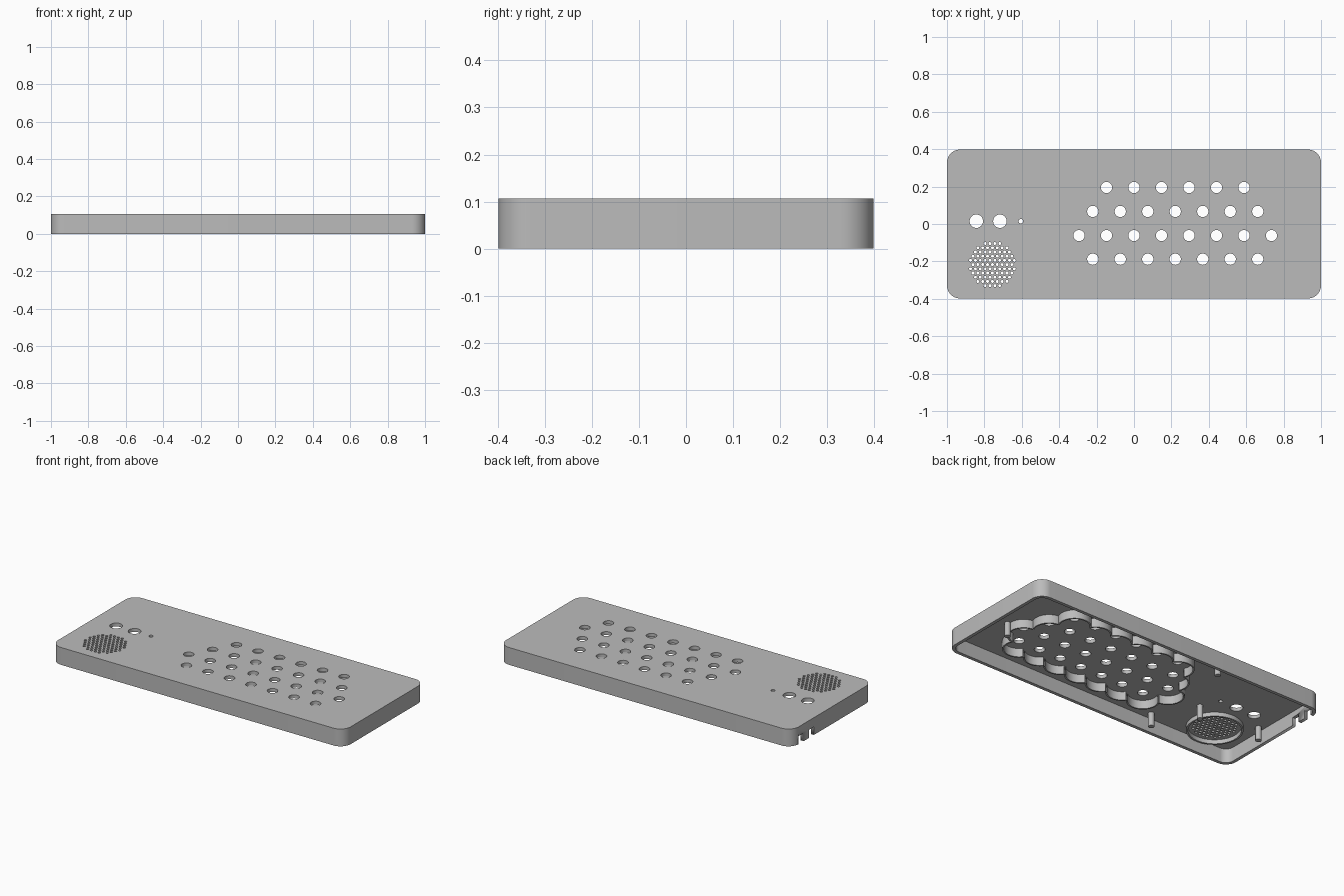
import bpy, bmesh, math
from mathutils import Matrix, Vector

if "Cube" in bpy.data.objects:
    bpy.data.objects.remove(bpy.data.objects["Cube"], do_unlink=True)

HALF_X, HALF_Y, HEIGHT, CORNER = 1.0, 0.398, 0.107, 0.07
WALL, PLATE_Z = 0.02, 0.086

grey = bpy.data.materials.new("plain_grey")
grey.use_nodes = True
grey.diffuse_color = (0.5, 0.5, 0.5, 1)
grey.node_tree.nodes["Principled BSDF"].inputs["Base Color"].default_value = (0.5, 0.5, 0.5, 1)


def circle(x, y, r, n=32):
    return [(x + r * math.cos(math.tau * i / n), y + r * math.sin(math.tau * i / n)) for i in range(n)]


def rounded_rect(inset, steps=12):
    hx, hy, r = HALF_X - inset, HALF_Y - inset, CORNER - inset
    pts = []
    for k, (sx, sy) in enumerate([(1, 1), (-1, 1), (-1, -1), (1, -1)]):
        for i in range(steps + 1):
            a = math.pi / 2 * (k + i / steps)
            pts.append((sx * (hx - r) + r * math.cos(a), sy * (hy - r) + r * math.sin(a)))
    return pts


def add_mesh(name, bm):
    mesh = bpy.data.meshes.new(name)
    bm.to_mesh(mesh)
    bm.free()
    mesh.materials.clear()
    mesh.materials.append(grey)
    obj = bpy.data.objects.new(name, mesh)
    bpy.context.collection.objects.link(obj)
    bpy.ops.object.select_all(action='DESELECT')
    obj.select_set(True)
    bpy.context.view_layer.objects.active = obj
    bpy.ops.object.shade_smooth_by_angle(angle=math.radians(35))
    return obj


def extrude_outline(name, loops, z0, z1):
    """Solid from a filled outline; inner loops become holes."""
    curve = bpy.data.curves.new(name + "_outline", 'CURVE')
    curve.dimensions, curve.fill_mode = '2D', 'BOTH'
    curve.extrude = (z1 - z0) / 2
    for loop in loops:
        spline = curve.splines.new('POLY')
        spline.points.add(len(loop) - 1)
        for p, (x, y) in zip(spline.points, loop):
            p.co = (x, y, 0, 1)
        spline.use_cyclic_u = True
    temp = bpy.data.objects.new(name + "_outline", curve)
    bpy.context.collection.objects.link(temp)
    bpy.context.view_layer.update()
    mesh = bpy.data.meshes.new_from_object(temp.evaluated_get(bpy.context.evaluated_depsgraph_get()))
    bm = bmesh.new()
    bm.from_mesh(mesh)
    bpy.data.objects.remove(temp, do_unlink=True)
    bmesh.ops.translate(bm, verts=bm.verts, vec=(0, 0, (z0 + z1) / 2))
    bmesh.ops.remove_doubles(bm, verts=bm.verts, dist=1e-5)
    bmesh.ops.recalc_face_normals(bm, faces=bm.faces)
    return add_mesh(name, bm)


# Four staggered rows of key holes
PITCH = 0.147
keys = []
for start, y, count in [(-1, 0.195, 6), (-1.5, 0.067, 7), (-2, -0.062, 8), (-1.5, -0.188, 7)]:
    keys += [((start + i) * PITCH, y) for i in range(count)]

# Speaker grille on a hexagonal grid
SPK_X, SPK_Y = -0.757, -0.217
grille = []
for row in range(-5, 6):
    for col in range(-6, 7):
        dx, dy = (col + 0.5 * (row % 2)) * 0.026, row * 0.0225
        if math.hypot(dx, dy) < 0.121:
            grille.append((SPK_X + dx, SPK_Y + dy))

# Top plate with all its holes
loops = [rounded_rect(0)]
loops += [circle(x, y, 0.03) for x, y in keys]
loops += [circle(x, y, 0.008, 12) for x, y in grille]
loops += [circle(-0.843, 0.015, 0.036), circle(-0.717, 0.015, 0.036), circle(-0.605, 0.015, 0.012, 16)]
extrude_outline("top_plate", loops, PLATE_Z, HEIGHT)

# Side wall with two cable notches at the end
side_wall = extrude_outline("side_wall", [rounded_rect(0), rounded_rect(WALL)], 0, PLATE_Z)
for y in (0.305, 0.205):
    bm = bmesh.new()
    bmesh.ops.create_cube(bm, size=1, matrix=Matrix.Translation((-HALF_X, y, 0)) @
                          Matrix.Diagonal((0.1, 0.05, 0.1, 1)))
    cutter = add_mesh("notch_cutter", bm)
    cutter.hide_render = True
    cutter.hide_viewport = True
    cut = side_wall.modifiers.new("notch", 'BOOLEAN')
    cut.operation, cut.solver, cut.object = 'DIFFERENCE', 'EXACT', cutter

# Scalloped rib following the outer arcs around the keys
R_KEY, RIB, STEPS = 0.092, 0.009, 72
bm = bmesh.new()
for x, y in keys:
    for i in range(STEPS):
        a0, a1 = math.tau * i / STEPS, math.tau * (i + 1) / STEPS
        mid = Vector((x, y)) + R_KEY * Vector((math.cos((a0 + a1) / 2), math.sin((a0 + a1) / 2)))
        if any((mid - Vector(k)).length < R_KEY - 0.002 for k in keys if k != (x, y)):
            continue
        ring = []
        for a in (a0, a1):
            for r in (R_KEY - RIB, R_KEY):
                for z in (PLATE_Z - 0.052, PLATE_Z):
                    ring.append(bm.verts.new((x + r * math.cos(a), y + r * math.sin(a), z)))
        b0, t0, b1, t1, b2, t2, b3, t3 = ring
        for face in [(b0, b2, b3, b1), (b1, b3, t3, t1), (b2, b0, t0, t2)]:
            bm.faces.new(face)
bmesh.ops.remove_doubles(bm, verts=bm.verts, dist=1e-5)
bmesh.ops.recalc_face_normals(bm, faces=bm.faces)
add_mesh("key_surround", bm)

# Speaker seat ring
extrude_outline("speaker_ring", [circle(SPK_X, SPK_Y, 0.157, 64), circle(SPK_X, SPK_Y, 0.146, 64)],
                PLATE_Z - 0.025, PLATE_Z)

# Mounting posts under the plate
for x, y in [(-0.4, -0.33), (-0.55, -0.095), (-0.945, -0.07), (-0.32, 0.33), (0.835, -0.08)]:
    extrude_outline("mounting_post", [circle(x, y, 0.017, 24)], 0.002, PLATE_Z)
